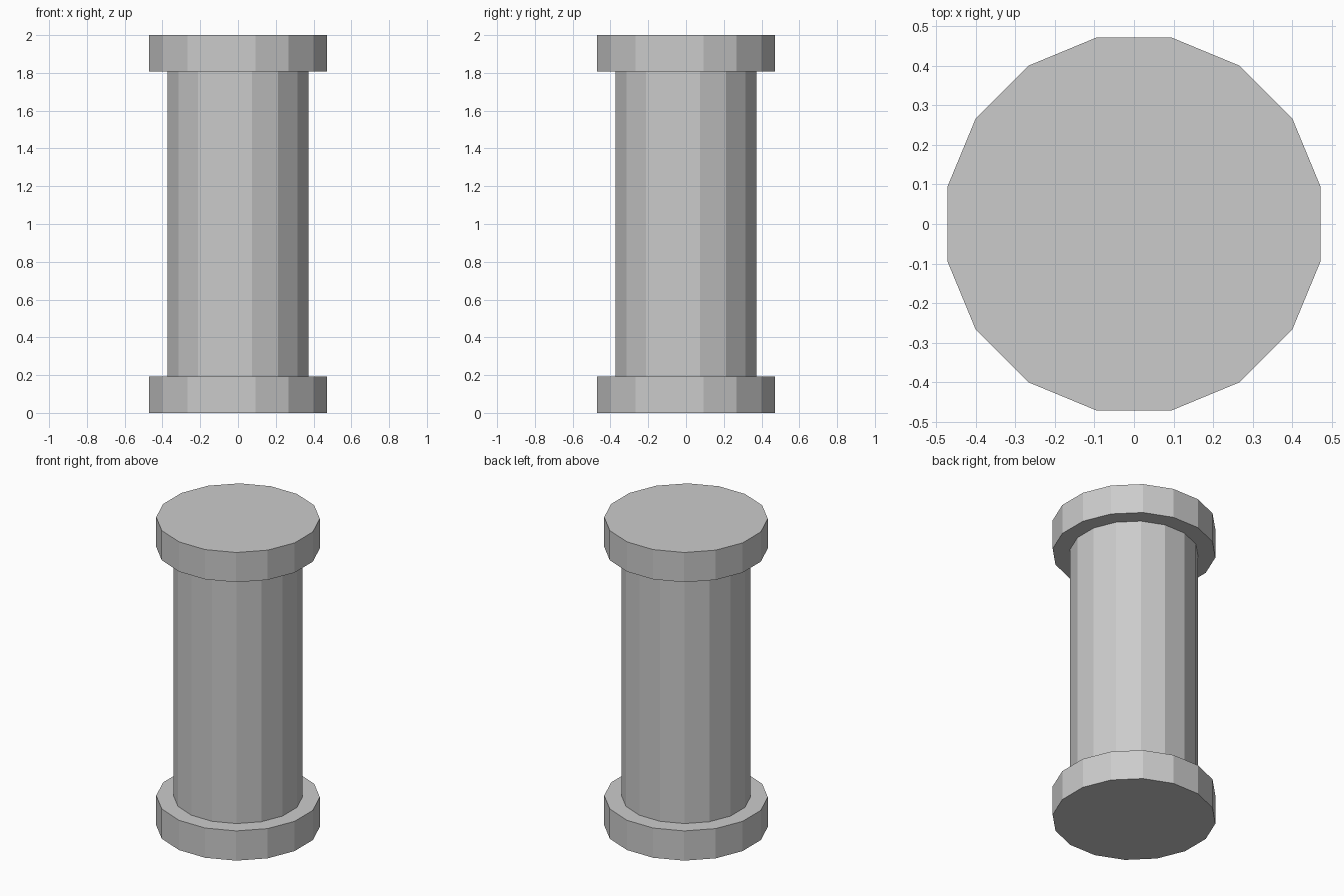
import bpy, bmesh
from math import cos, sin, pi

if "Cube" in bpy.data.objects:
    bpy.data.objects.remove(bpy.data.objects["Cube"])

SIDES = 16
APOTHEM = cos(pi / SIDES)

# Column profile: (half width across flats, height)
FLANGE, SHAFT, THICK, HEIGHT = 0.472, 0.372, 0.193, 2.0
profile = [(FLANGE, 0), (FLANGE, THICK), (SHAFT, THICK),
           (SHAFT, HEIGHT - THICK), (FLANGE, HEIGHT - THICK), (FLANGE, HEIGHT)]

bm = bmesh.new()


def ring(half_width, z):
    r = half_width / APOTHEM
    angles = [(i + 0.5) * 2 * pi / SIDES for i in range(SIDES)]
    return [bm.verts.new((r * cos(a), r * sin(a), z)) for a in angles]


# Base flange, shaft and top flange as one closed faceted surface
rings = [ring(*p) for p in profile]
for low, high in zip(rings, rings[1:]):
    for i in range(SIDES):
        j = (i + 1) % SIDES
        bm.faces.new((low[i], low[j], high[j], high[i]))

# Bottom and top discs
bm.faces.new(rings[0][::-1])
bm.faces.new(rings[-1])

mesh = bpy.data.meshes.new("flanged_column")
bm.to_mesh(mesh)
bm.free()
bpy.context.collection.objects.link(bpy.data.objects.new("flanged_column", mesh))
